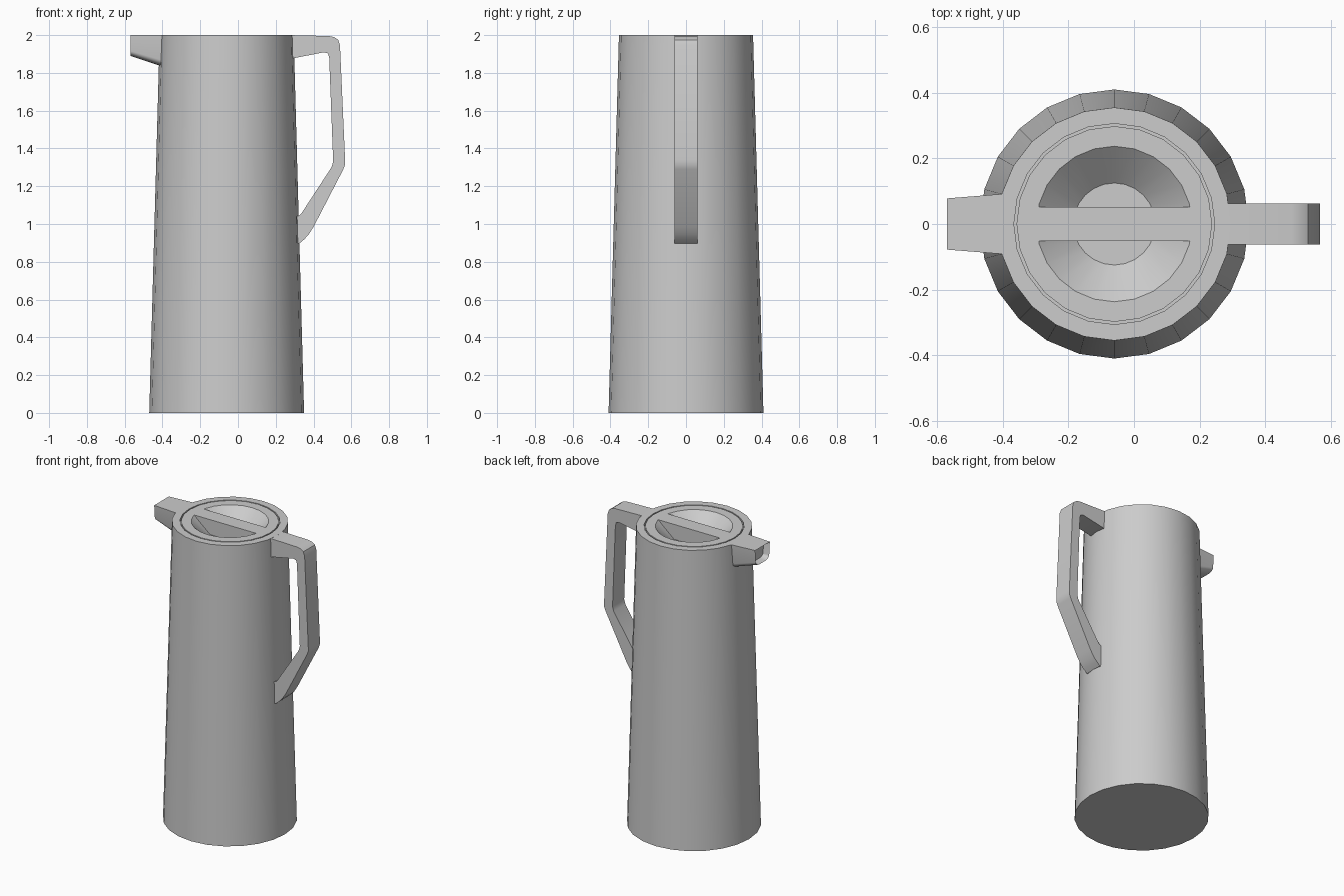
import bpy, bmesh, math

if "Cube" in bpy.data.objects:
    bpy.data.objects.remove(bpy.data.objects["Cube"])

CX = -0.06          # body axis
SIDES = 24

grey = bpy.data.materials.new("light_grey")
grey.diffuse_color = (0.604, 0.604, 0.604, 1)
grey.use_nodes = True
grey.node_tree.nodes["Principled BSDF"].inputs["Base Color"].default_value = grey.diffuse_color


def finish(name, bm, angle=30):
    """Turn a bmesh into an object, smooth with sharp edges above the angle."""
    bmesh.ops.remove_doubles(bm, verts=bm.verts, dist=1e-5)
    bmesh.ops.recalc_face_normals(bm, faces=bm.faces)
    for f in bm.faces:
        f.smooth = True
    for e in bm.edges:
        e.smooth = len(e.link_faces) == 2 and e.calc_face_angle(0) < math.radians(angle)
    me = bpy.data.meshes.new(name)
    bm.to_mesh(me)
    bm.free()
    me.materials.append(grey)
    ob = bpy.data.objects.new(name, me)
    bpy.context.collection.objects.link(ob)
    return ob


def lathe(name, profile):
    bm = bmesh.new()
    rings = []
    for r, z in profile:
        rings.append([bm.verts.new((CX + r * math.cos(math.tau * i / SIDES),
                                    r * math.sin(math.tau * i / SIDES), z))
                      for i in range(SIDES)])
    for a, b in zip(rings, rings[1:]):
        for i in range(SIDES):
            j = (i + 1) % SIDES
            bm.faces.new((a[i], a[j], b[j], b[i]))
    bm.faces.new(rings[0])
    bm.faces.new(rings[-1])
    return finish(name, bm)


def loft(name, a, b):
    """Solid between two matching outlines; returns the bmesh and its end face."""
    bm = bmesh.new()
    va = [bm.verts.new(p) for p in a]
    vb = [bm.verts.new(p) for p in b]
    n = len(va)
    for i in range(n):
        j = (i + 1) % n
        bm.faces.new((va[i], va[j], vb[j], vb[i]))
    bm.faces.new(va)
    end = bm.faces.new(vb)
    return bm, end


# Tapered body with lid seam groove and conical finger recess
lathe("body_and_lid", [
    (0.41, 0), (0.355, 2), (0.306, 2), (0.306, 1.98), (0.298, 1.98),
    (0.298, 2), (0.237, 2), (0.125, 1.9)])

# Grip bar across the lid recess
bar = [(0.237, 0), (0.2305, 0.052), (-0.2305, 0.052),
       (-0.237, 0), (-0.2305, -0.052), (0.2305, -0.052)]
bm, _ = loft("lid_bar", [(CX + x, y, 1.89) for x, y in bar],
             [(CX + x, y, 2.0) for x, y in bar])
finish("lid_bar", bm)

# Handle: side outline extruded across y
outline = [(0.27, 2.0), (0.48, 1.995), (0.508, 1.99), (0.53, 1.975), (0.54, 1.945),
           (0.567, 1.34), (0.567, 1.315), (0.558, 1.29), (0.40, 0.985), (0.375, 0.945),
           (0.35, 0.918), (0.325, 0.897), (0.305, 0.895),
           (0.305, 1.04), (0.325, 1.045), (0.335, 1.055), (0.495, 1.30), (0.504, 1.33),
           (0.483, 1.88), (0.476, 1.903), (0.455, 1.909), (0.27, 1.873)]
bm, _ = loft("handle", [(x, -0.062, z) for x, z in outline],
             [(x, 0.062, z) for x, z in outline])
finish("handle", bm)


# Spout: tapered U section, flat on top, with a hollow mouth
def spout_section(x, w, h, r):
    bottom = 2.0 - h
    half = [(w, 2.0)]
    for k in range(6):
        t = math.radians(90) * k / 5
        half.append((w * 0.92 - r * (1 - math.cos(t)),
                     bottom + r * 0.6 * (1 - math.sin(t))))
    pts = half + [(-y, z) for y, z in reversed(half)]
    return [(x, y, z) for y, z in pts]


bm, tip = loft("spout", spout_section(-0.395, 0.092, 0.168, 0.055),
               spout_section(-0.57, 0.078, 0.11, 0.045))
bmesh.ops.recalc_face_normals(bm, faces=bm.faces)
bmesh.ops.inset_region(bm, faces=[tip], thickness=0.01)
bmesh.ops.translate(bm, verts=tip.verts, vec=(0.04, 0, 0))
finish("spout", bm)
